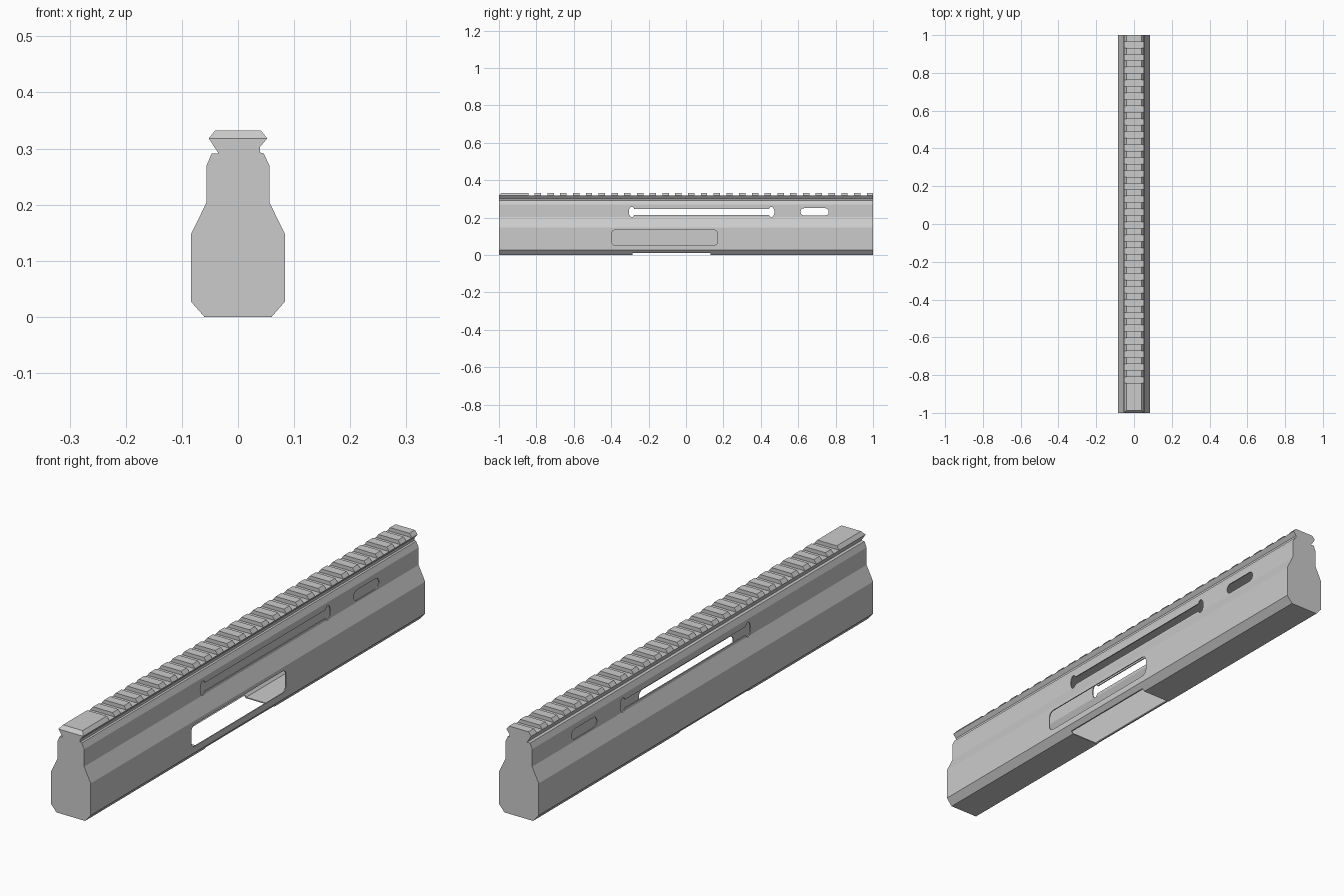
import bpy, bmesh, math
from mathutils import Vector

if "Cube" in bpy.data.objects:
    bpy.data.objects.remove(bpy.data.objects["Cube"])


def add_prism(bm, pts, axis, a, b):
    """Extrude a 2D outline along 'x' (pts are y,z) or 'y' (pts are x,z)."""
    def place(p, d):
        return (d, p[0], p[1]) if axis == 'x' else (p[0], d, p[1])
    lo = [bm.verts.new(place(p, a)) for p in pts]
    hi = [bm.verts.new(place(p, b)) for p in pts]
    n = len(pts)
    bm.faces.new(lo)
    bm.faces.new(hi[::-1])
    for i in range(n):
        j = (i + 1) % n
        bm.faces.new((lo[j], lo[i], hi[i], hi[j]))


def make(name, prisms):
    bm = bmesh.new()
    for p in prisms:
        add_prism(bm, *p)
    bmesh.ops.recalc_face_normals(bm, faces=bm.faces[:])
    me = bpy.data.meshes.new(name)
    bm.to_mesh(me)
    bm.free()
    ob = bpy.data.objects.new(name, me)
    bpy.context.collection.objects.link(ob)
    return ob


def rect(u0, u1, v0, v1):
    return [(u0, v0), (u1, v0), (u1, v1), (u0, v1)]


def rounded(u0, u1, v0, v1, r, seg):
    corners = [(u1 - r, v1 - r), (u0 + r, v1 - r), (u0 + r, v0 + r), (u1 - r, v0 + r)]
    return [(cu + r * math.cos(math.pi / 2 * (k + i / seg)),
             cv + r * math.sin(math.pi / 2 * (k + i / seg)))
            for k, (cu, cv) in enumerate(corners) for i in range(seg + 1)]


def dumbbell(u0, u1, v0, v1, ru, rv, seg=10):
    """Long slot with a taller rounded pocket at each end."""
    c, h = (v0 + v1) / 2, (v1 - v0) / 2
    a0 = math.asin(h / rv)
    pts = []
    for cu, start in ((u1, -math.pi + a0), (u0, a0)):
        span = 2 * math.pi - 2 * a0
        pts += [(cu + ru * math.cos(start + span * i / seg),
                 c + rv * math.sin(start + span * i / seg)) for i in range(seg + 1)]
    return pts


# Body with rail section, running front to back
profile = [(-.06, 0), (.06, 0), (.0835, .027), (.0835, .148), (.056, .204),
           (.056, .27), (.046, .291), (.0395, .293), (.0395, .303), (.052, .318),
           (.041, .332), (-.041, .332), (-.052, .318), (-.0345, .291),
           (-.047, .291), (-.056, .27), (-.056, .204), (-.0835, .148), (-.0835, .027)]
body = make("receiver_body", [(profile, 'y', -1, 1)])

# Cutters: thin-walled interior, rail grooves, windows
half = [(.058, .004), (.0795, .0285), (.0795, .147), (.052, .203), (.052, .269), (.044, .286)]
inner = half + [(-x, z) for x, z in reversed(half)]
cavity = make("cavity_cutter", [(inner, 'y', -.996, .996)])

pitch = .0683
grooves = make("groove_cutter", [
    (rect(-.843 + i * pitch, -.809 + i * pitch, .318, .36), 'x', -.1, .1) for i in range(27)])
nose = make("nose_bevel_cutter", [([(-1.012, .304), (-.976, .346), (-1.012, .346)], 'x', -.1, .1)])
long_slot = make("long_slot_cutter", [(dumbbell(-.29, .457, .214, .246, .016, .028), 'x', -.2, .2)])
small_slot = make("small_slot_cutter", [(rounded(.613, .763, .211, .25, .018, 3), 'x', -.2, .2)])
port = make("side_port_cutter", [(rounded(-.398, .169, .051, .134, .022, 5), 'x', 0, .2)])
well = make("bottom_opening_cutter", [(rect(-.287, .132, -.05, .01), 'x', -.2, .2)])

bpy.context.view_layer.objects.active = body
for cutter in (cavity, grooves, nose, long_slot, small_slot, port, well):
    mod = body.modifiers.new(cutter.name, 'BOOLEAN')
    mod.operation = 'DIFFERENCE'
    mod.solver = 'EXACT'
    mod.object = cutter
    cutter.hide_render = True
    bpy.ops.object.modifier_apply(modifier=mod.name)
    bpy.data.objects.remove(cutter)
